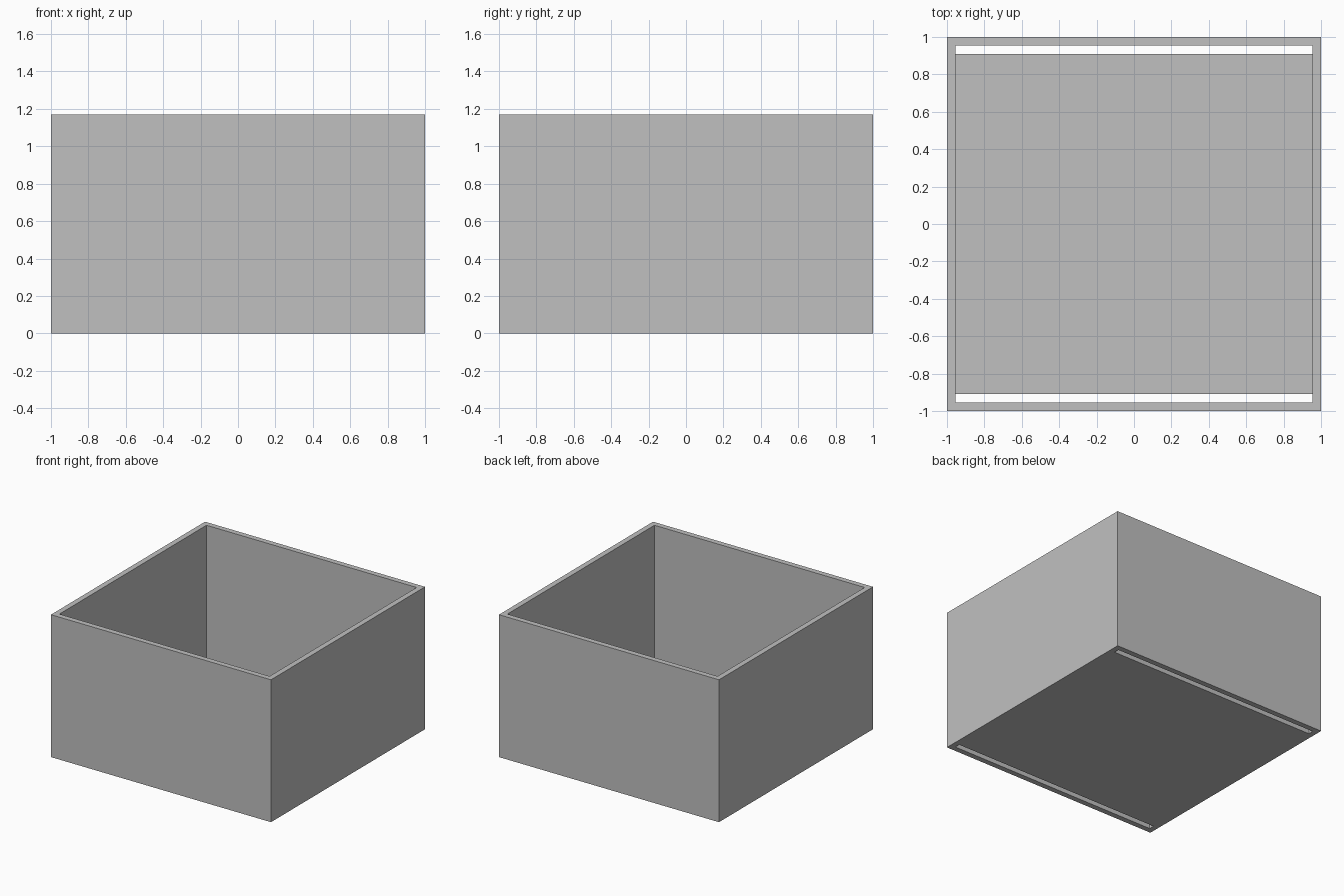
import bpy
import bmesh

if "Cube" in bpy.data.objects:
    bpy.data.objects.remove(bpy.data.objects["Cube"], do_unlink=True)

HALF = 1.0      # half width of the box
WALL = 0.045    # wall and floor thickness
SLOT = 0.045    # gap between floor and front/back walls
HEIGHT = 1.17
INNER = HALF - WALL

# Single grey material
COLOUR = (0.527, 0.527, 0.527, 1.0)
grey = bpy.data.materials.new("light grey")
grey.use_nodes = True
grey.diffuse_color = COLOUR
grey.node_tree.nodes["Principled BSDF"].inputs["Base Color"].default_value = COLOUR


def add_object(name, bm):
    bmesh.ops.recalc_face_normals(bm, faces=bm.faces)
    mesh = bpy.data.meshes.new(name)
    bm.to_mesh(mesh)
    bm.free()
    mesh.materials.append(grey)
    obj = bpy.data.objects.new(name, mesh)
    bpy.context.collection.objects.link(obj)
    return obj


def square(bm, half, z):
    corners = ((-1, -1), (1, -1), (1, 1), (-1, 1))
    return [bm.verts.new((x * half, y * half, z)) for x, y in corners]


# Walls: square tube, open at top and bottom
bm = bmesh.new()
loops = [square(bm, HALF, 0), square(bm, HALF, HEIGHT),
         square(bm, INNER, HEIGHT), square(bm, INNER, 0)]
for a, b in zip(loops, loops[1:] + loops[:1]):
    for i in range(4):
        j = (i + 1) % 4
        bm.faces.new((a[i], a[j], b[j], b[i]))
add_object("box_walls", bm)

# Floor: spans side to side, leaving a slot along the front and back walls
bm = bmesh.new()
bmesh.ops.create_cube(bm, size=2)
bmesh.ops.scale(bm, vec=(INNER, INNER - SLOT, WALL / 2), verts=bm.verts)
bmesh.ops.translate(bm, vec=(0, 0, WALL / 2), verts=bm.verts)
add_object("box_floor", bm)
